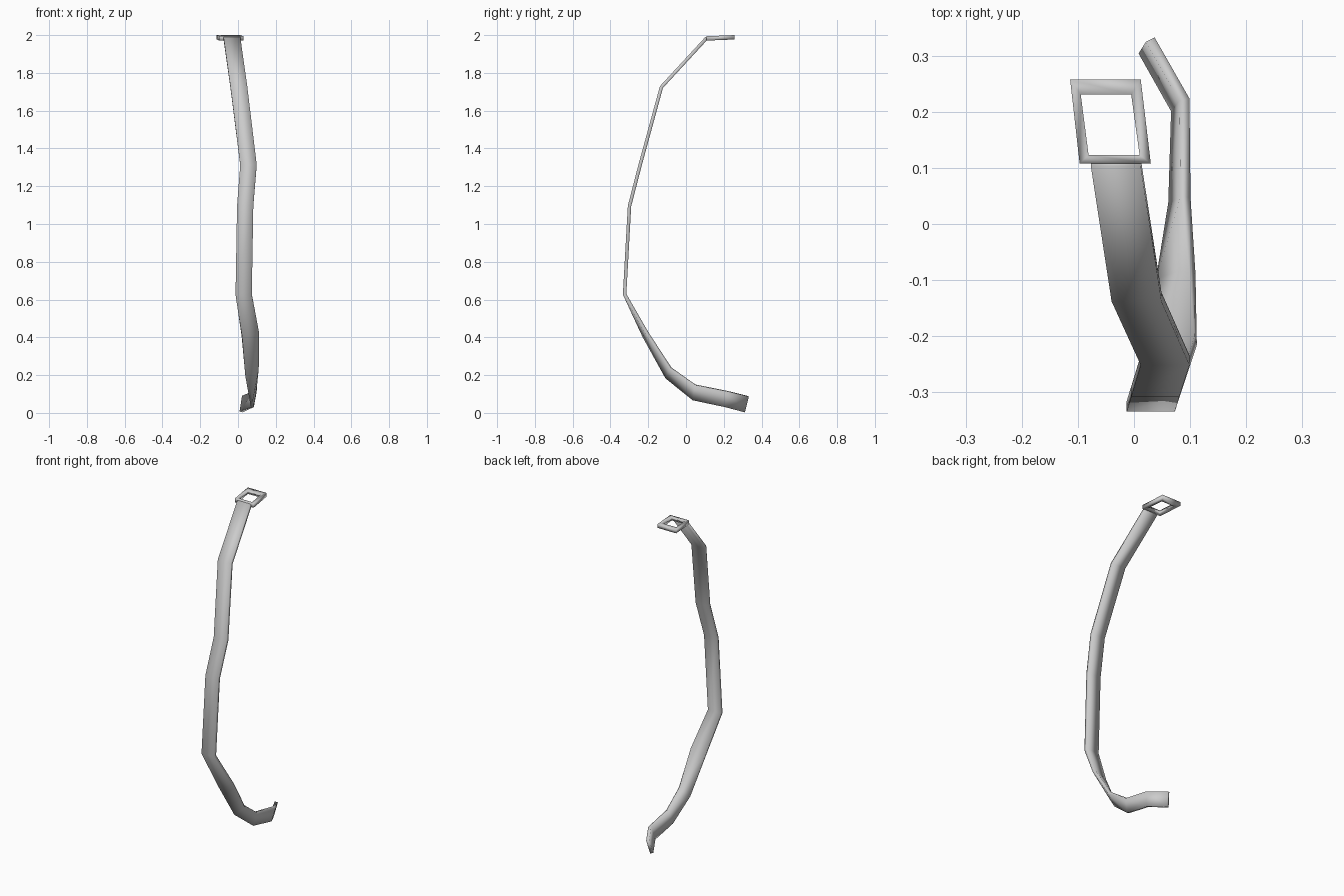
import bpy
from mathutils import Vector

if "Cube" in bpy.data.objects:
    bpy.data.objects.remove(bpy.data.objects["Cube"])

THICK = 0.018


def make_mesh(name, verts, faces):
    me = bpy.data.meshes.new(name)
    me.from_pydata([tuple(v) for v in verts], [], faces)
    me.update()
    for p in me.polygons:
        p.use_smooth = True
    ob = bpy.data.objects.new(name, me)
    bpy.context.collection.objects.link(ob)
    return ob


def ring_faces(a, b):
    # quads joining two four-sided rings starting at vertex a and b
    return [(a + i, a + (i + 1) % 4, b + (i + 1) % 4, b + i) for i in range(4)]


# Strap: left and right edge of the band at each bend, top to bottom
stations = [
    ((-0.077, 0.110, 1.985), (0.012, 0.110, 1.985)),
    ((-0.040, -0.130, 1.725), (0.049, -0.130, 1.725)),
    ((0.012, -0.243, 1.312), (0.099, -0.243, 1.312)),
    ((-0.005, -0.299, 1.095), (0.081, -0.299, 1.095)),
    ((-0.013, -0.325, 0.628), (0.073, -0.325, 0.628)),
    ((0.021, -0.222, 0.405), (0.110, -0.208, 0.425)),
    ((0.045, -0.103, 0.187), (0.104, -0.083, 0.236)),
    ((0.070, 0.037, 0.069), (0.092, 0.048, 0.148)),
    ((0.075, 0.203, 0.033), (0.090, 0.222, 0.114)),
    ((0.016, 0.308, 0.005), (0.029, 0.329, 0.088)),
]
left = [Vector(s[0]) for s in stations]
right = [Vector(s[1]) for s in stations]
mid = [(a + b) / 2 for a, b in zip(left, right)]
verts, faces = [], []
last = len(mid) - 1
for i in range(last + 1):
    before = (mid[i] - mid[max(i - 1, 0)]).normalized()
    after = (mid[min(i + 1, last)] - mid[i]).normalized()
    tangent = (before + after).normalized()
    normal = tangent.cross(right[i] - left[i]).normalized()
    miter = max(0.8, tangent.dot(after if i < last else before))
    off = normal * THICK / 2 / miter
    verts += [left[i] - off, right[i] - off, right[i] + off, left[i] + off]
    if i:
        faces += ring_faces(4 * i - 4, 4 * i)
faces += [(3, 2, 1, 0), tuple(4 * last + k for k in range(4))]
strap = make_mesh("strap", verts, faces)

# Buckle: slightly skewed open frame, one square ring per corner
outer = [(-0.097, 0.108), (0.030, 0.108), (0.012, 0.258), (-0.114, 0.258)]
inner = [(-0.081, 0.123), (0.010, 0.123), (-0.005, 0.231), (-0.095, 0.231)]
verts, faces = [], []
for (ox, oy), (ix, iy) in zip(outer, inner):
    for x, y, h in ((ox, oy, 0), (ix, iy, 0), (ix, iy, 0.023), (ox, oy, 0.023)):
        verts.append(Vector((x, y, 1.971 + 0.04 * (y - 0.108) + h)))
for i in range(4):
    faces += ring_faces(4 * i, 4 * ((i + 1) % 4))
buckle = make_mesh("buckle_frame", verts, faces)

# Make every face point outwards
import bmesh
for ob in (strap, buckle):
    bm = bmesh.new()
    bm.from_mesh(ob.data)
    bmesh.ops.recalc_face_normals(bm, faces=bm.faces)
    bm.to_mesh(ob.data)
    bm.free()
